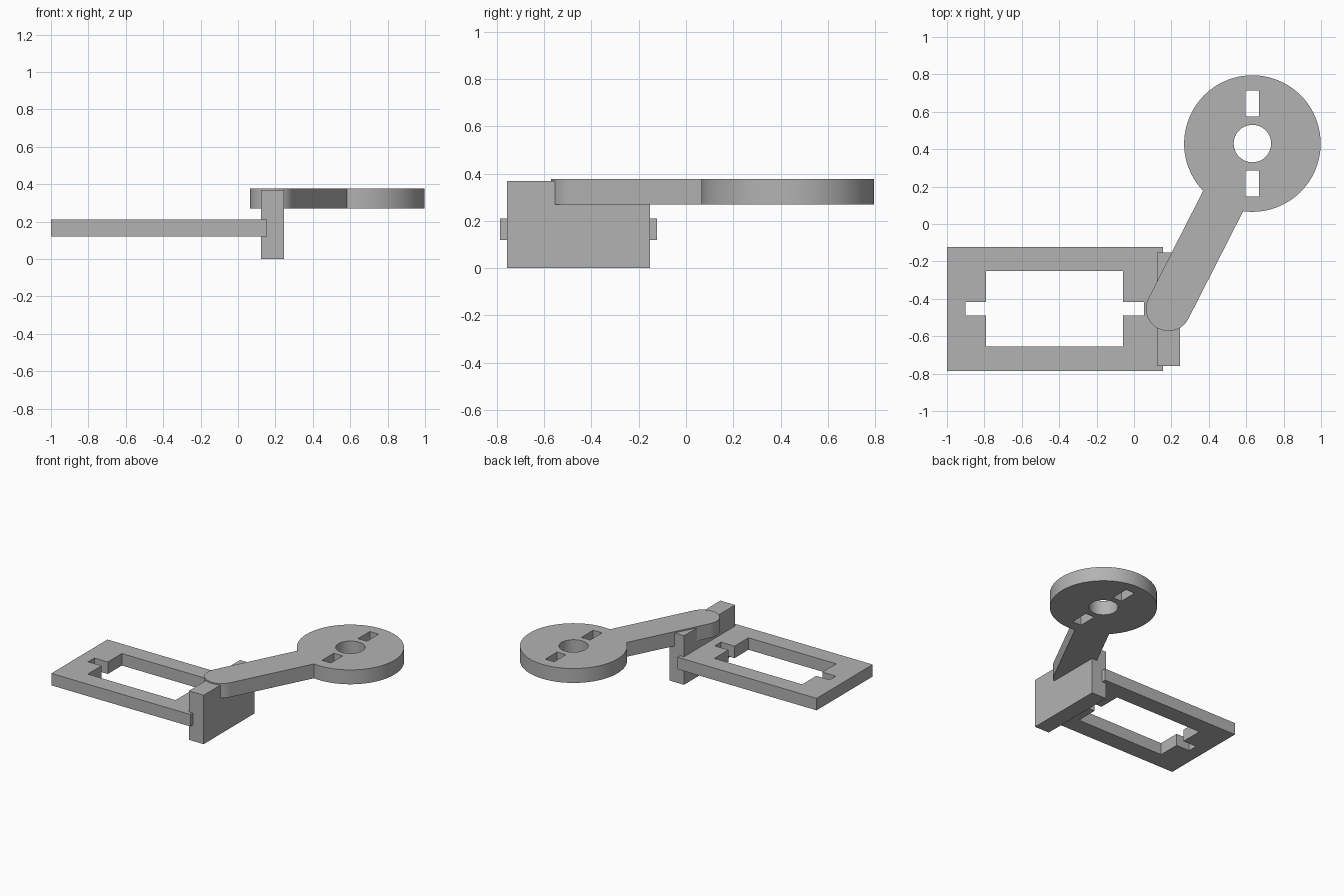
import bpy, bmesh
from math import sin, cos, pi, asin, atan2

cube = bpy.data.objects.get("Cube")
if cube:
    bpy.data.objects.remove(cube, do_unlink=True)

grey = bpy.data.materials.new("plain grey")
grey.use_nodes = True
COLOUR = (0.45, 0.45, 0.45, 1)
grey.diffuse_color = COLOUR
grey.node_tree.nodes["Principled BSDF"].inputs["Base Color"].default_value = COLOUR


def rect(x0, x1, y0, y1):
    return [(x0, y0), (x1, y0), (x1, y1), (x0, y1)]


def arc(centre, radius, start, end, steps):
    angles = [start + (end - start) * i / steps for i in range(steps + 1)]
    return [(centre[0] + radius * cos(t), centre[1] + radius * sin(t)) for t in angles]


def slab(name, loops, z0, z1):
    """Extrude an outline, with any inner loops as holes, from z0 to z1."""
    curve = bpy.data.curves.new(name + "_profile", "CURVE")
    curve.dimensions = "2D"
    curve.fill_mode = "BOTH"
    curve.extrude = (z1 - z0) / 2
    for loop in loops:
        spline = curve.splines.new("POLY")
        spline.points.add(len(loop) - 1)
        for point, (x, y) in zip(spline.points, loop):
            point.co = (x, y, 0, 1)
        spline.use_cyclic_u = True
    helper = bpy.data.objects.new(name + "_profile", curve)
    bpy.context.collection.objects.link(helper)
    bpy.context.view_layer.update()
    mesh = bpy.data.meshes.new_from_object(
        helper.evaluated_get(bpy.context.evaluated_depsgraph_get()))
    bpy.data.objects.remove(helper, do_unlink=True)

    # Weld the caps to the walls and tidy the shading
    bm = bmesh.new()
    bm.from_mesh(mesh)
    bmesh.ops.remove_doubles(bm, verts=bm.verts, dist=0.0001)
    bmesh.ops.recalc_face_normals(bm, faces=bm.faces)
    bm.to_mesh(mesh)
    bm.free()
    mesh.materials.clear()
    mesh.materials.append(grey)
    obj = bpy.data.objects.new(name, mesh)
    obj.location.z = (z0 + z1) / 2
    bpy.context.collection.objects.link(obj)
    bpy.ops.object.select_all(action="DESELECT")
    obj.select_set(True)
    bpy.context.view_layer.objects.active = obj
    bpy.ops.object.shade_smooth_by_angle(angle=pi / 6)
    return obj


# Flat frame with a window and two side notches
window = [(-0.79, -0.655), (-0.06, -0.655), (-0.06, -0.49), (0.053, -0.49),
          (0.053, -0.417), (-0.06, -0.417), (-0.06, -0.25), (-0.79, -0.25),
          (-0.79, -0.417), (-0.902, -0.417), (-0.902, -0.49), (-0.79, -0.49)]
slab("frame_plate", [rect(-1, 0.155, -0.787, -0.122), window], 0.12, 0.21)

# Upright block across the end of the frame
slab("upright_block", [rect(0.123, 0.245, -0.758, -0.152)], 0, 0.368)

# Swing arm ending in a round disc
disc, pivot = (0.633, 0.43), (0.184, -0.452)
disc_r, arm_r = 0.365, 0.12
a = atan2(disc[1] - pivot[1], disc[0] - pivot[0])
b = asin(arm_r / disc_r)
outline = (arc(disc, disc_r, a + pi + b, a + 3 * pi - b, 80)
           + arc(pivot, arm_r, a + pi / 2, a + 3 * pi / 2, 32))
bore = arc(disc, 0.1, 0, 2 * pi, 48)[:-1]
slots = [rect(0.595, 0.669, y, y + 0.14) for y in (0.147, 0.574)]
slab("arm_and_disc", [outline, bore] + slots, 0.27, 0.378)
